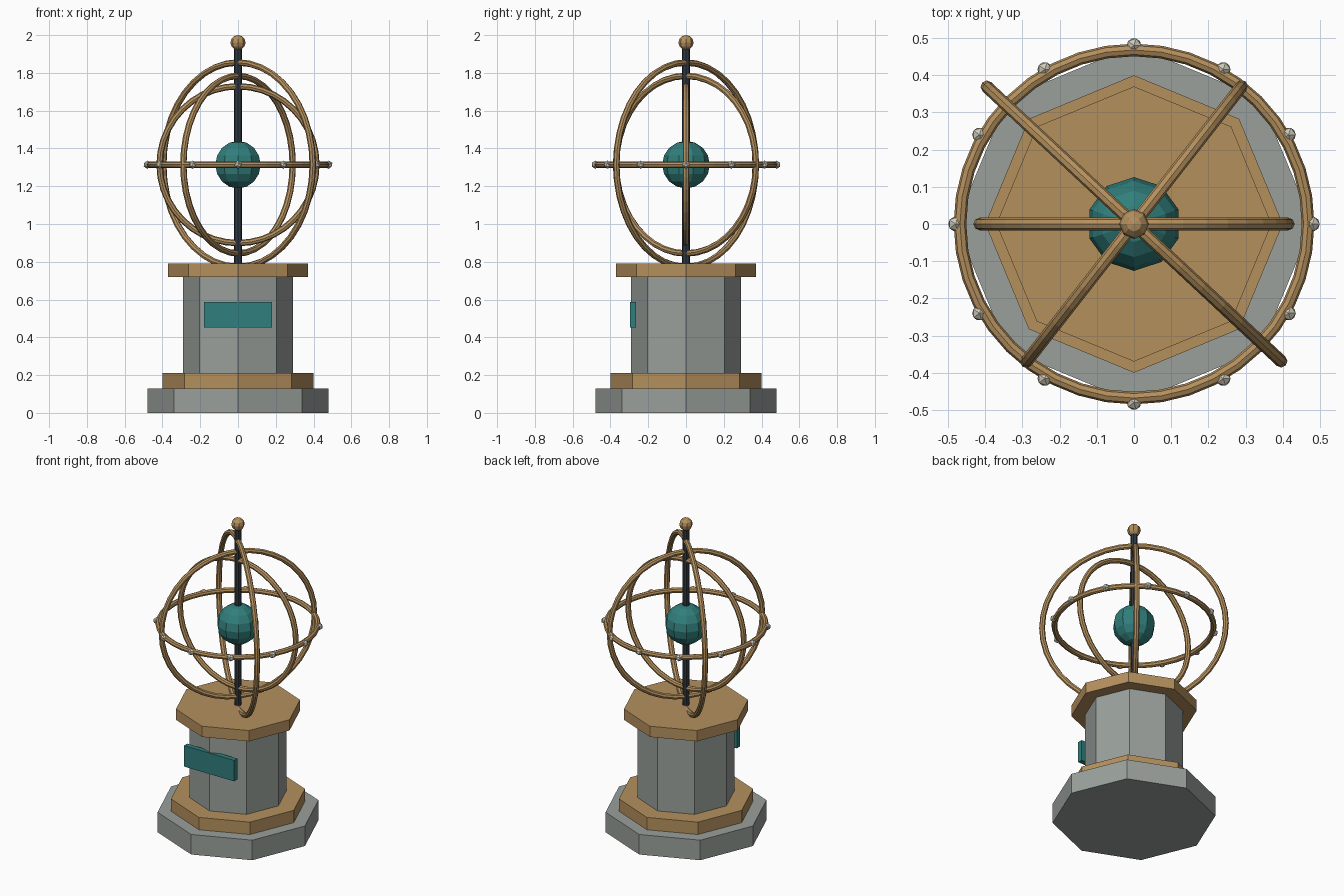
import bpy
from math import pi, cos, sin, radians

if "Cube" in bpy.data.objects:
    bpy.data.objects.remove(bpy.data.objects["Cube"])

CZ = 1.314  # height of the sphere centre


def material(name, rgb):
    m = bpy.data.materials.new(name)
    m.diffuse_color = (*rgb, 1)
    m.use_nodes = True
    m.node_tree.nodes["Principled BSDF"].inputs["Base Color"].default_value = m.diffuse_color
    return m


brass = material("brass", (0.46, 0.28, 0.11))
stone = material("stone", (0.32, 0.35, 0.33))
teal = material("teal", (0.03, 0.21, 0.20))
iron = material("iron", (0.03, 0.04, 0.055))
ivory = material("ivory", (0.62, 0.59, 0.48))


def finish(name, mat):
    ob = bpy.context.object
    ob.name = name
    ob.data.materials.append(mat)
    return ob


def prism(name, mat, radius, z0, z1, sides=8):
    bpy.ops.mesh.primitive_cylinder_add(vertices=sides, radius=radius, depth=z1 - z0,
                                        location=(0, 0, (z0 + z1) / 2))
    return finish(name, mat)


def ball(name, mat, radius, z, segments, rings):
    bpy.ops.mesh.primitive_uv_sphere_add(segments=segments, ring_count=rings,
                                         radius=radius, location=(0, 0, z))
    return finish(name, mat)


def ring(name, radius, rotation):
    bpy.ops.mesh.primitive_torus_add(major_radius=radius, minor_radius=0.017,
                                     major_segments=40, minor_segments=8,
                                     location=(0, 0, CZ), rotation=rotation)
    return finish(name, brass)


# Octagonal pedestal
prism("base_step", stone, 0.48, 0, 0.13)
prism("lower_moulding", brass, 0.40, 0.13, 0.21)
prism("pedestal_column", stone, 0.29, 0.21, 0.72)
prism("pedestal_cap", brass, 0.37, 0.72, 0.79)

# Front plaque
bpy.ops.mesh.primitive_cube_add(size=1, location=(0, -0.28, 0.52))
plaque = finish("plaque", teal)
plaque.scale = (0.36, 0.032, 0.136)

# Axis, globe and finial
prism("axis_rod", iron, 0.021, 0.78, 1.95)
ball("globe", teal, 0.126, CZ, 10, 8).rotation_euler.z = 0
ball("finial", brass, 0.04, 1.96, 8, 6)

# Horizontal ring and three upright rings
ring("horizon_ring", 0.468, (0, 0, 0))
for name, radius, turn in (("inner_ring", 0.415, 0),
                           ("middle_ring", 0.47, 52),
                           ("outer_ring", 0.541, 137)):
    ring(name, radius, (pi / 2, 0, radians(turn)))

# Hour beads around the horizontal ring
for i in range(12):
    a = i * pi / 6
    bpy.ops.mesh.primitive_ico_sphere_add(subdivisions=1, radius=0.022,
                                          location=(0.48 * cos(a), 0.48 * sin(a), CZ))
    finish(f"hour_bead_{i + 1}", ivory)
